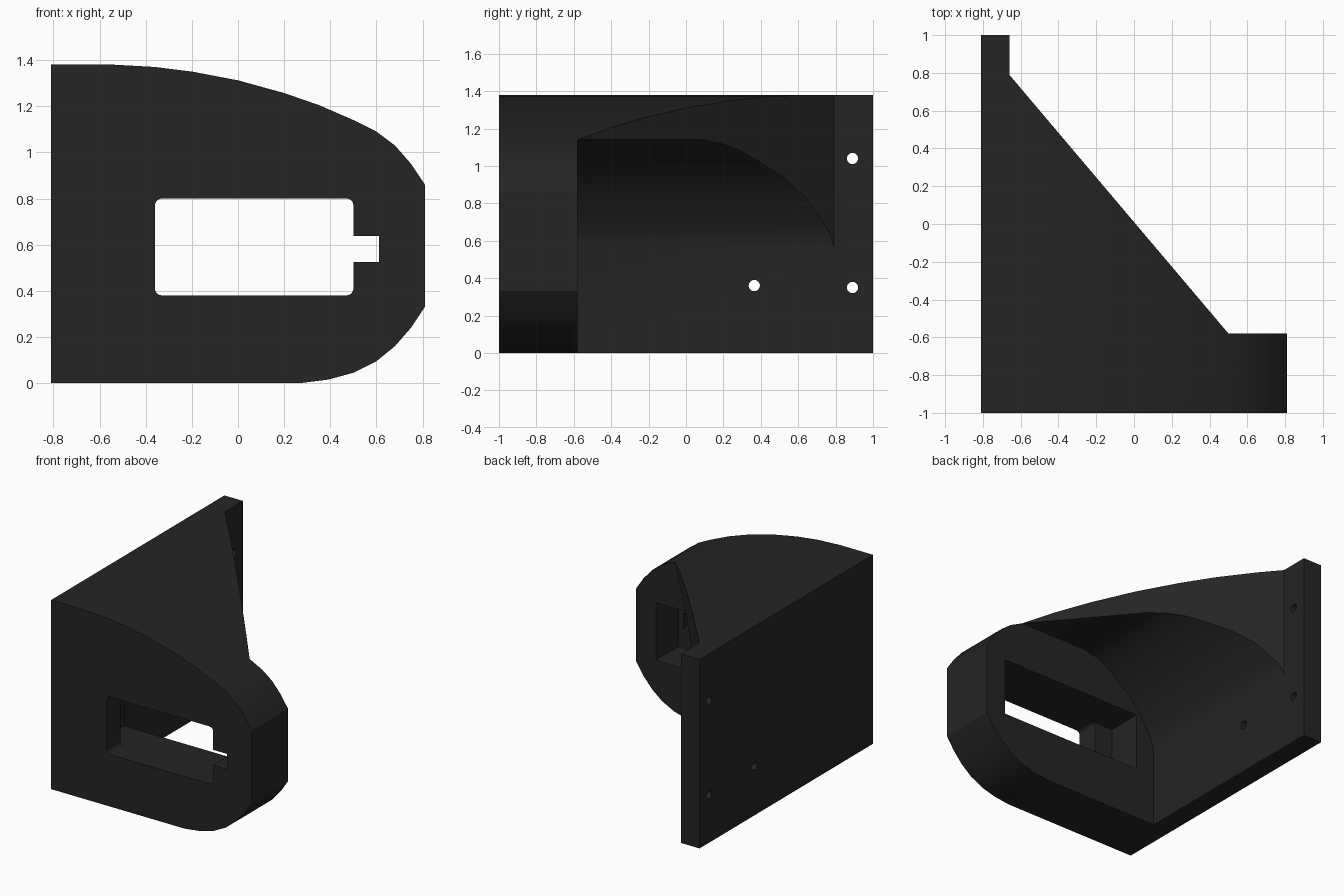
import bpy, bmesh, math
from mathutils import Vector

if "Cube" in bpy.data.objects:
    bpy.data.objects.remove(bpy.data.objects["Cube"])

plastic = bpy.data.materials.new("black plastic")
plastic.diffuse_color = (0.018, 0.018, 0.018, 1)
plastic.use_nodes = True
plastic.node_tree.nodes["Principled BSDF"].inputs["Base Color"].default_value = plastic.diffuse_color


def prism(name, pts, axis, lo, hi):
    """Extrude a 2D outline along x (pts y,z), y (pts x,z) or z (pts x,y)."""
    place = {"x": lambda a, b: (lo, a, b),
             "y": lambda a, b: (a, lo, b),
             "z": lambda a, b: (a, b, lo)}[axis]
    step = Vector([(hi - lo) * (axis == k) for k in "xyz"])
    bm = bmesh.new()
    face = bm.faces.new([bm.verts.new(place(a, b)) for a, b in pts])
    out = bmesh.ops.extrude_face_region(bm, geom=[face])
    bmesh.ops.translate(bm, vec=step,
                        verts=[g for g in out["geom"] if isinstance(g, bmesh.types.BMVert)])
    bmesh.ops.recalc_face_normals(bm, faces=bm.faces)
    mesh = bpy.data.meshes.new(name)
    bm.to_mesh(mesh)
    bm.free()
    mesh.materials.append(plastic)
    ob = bpy.data.objects.new(name, mesh)
    bpy.context.collection.objects.link(ob)
    return ob


def rect(x0, x1, z0, z1, r=0.0, n=5):
    if r == 0:
        return [(x0, z0), (x1, z0), (x1, z1), (x0, z1)]
    corners = [(x1 - r, z1 - r), (x0 + r, z1 - r), (x0 + r, z0 + r), (x1 - r, z0 + r)]
    return [(cx + r * math.cos(math.pi / 2 * (q + i / n)),
             cz + r * math.sin(math.pi / 2 * (q + i / n)))
            for q, (cx, cz) in enumerate(corners) for i in range(n + 1)]


def circle(cy, cz, r, n=24):
    return [(cy + r * math.cos(2 * math.pi * i / n),
             cz + r * math.sin(2 * math.pi * i / n)) for i in range(n)]


def cut(body, cutter):
    mod = body.modifiers.new("cut", "BOOLEAN")
    mod.operation, mod.solver, mod.object = "DIFFERENCE", "EXACT", cutter
    bpy.context.view_layer.objects.active = body
    bpy.ops.object.modifier_apply(modifier=mod.name)
    bpy.data.objects.remove(cutter)


# Bracket block with a rounded right end
outline = [(-.81, 0), (.27, 0), (.39, .015), (.5, .045), (.6, .095), (.68, .16),
           (.75, .24), (.81, .33), (.81, .86), (.75, .95), (.68, 1.03), (.6, 1.09),
           (.5, 1.14), (.35, 1.205), (.2, 1.257), (0, 1.312), (-.2, 1.35),
           (-.36, 1.37), (-.54, 1.38), (-.81, 1.38)]
bracket = prism("switch_bracket", outline, "y", -1, 1)

# Diagonal trim behind the front plate, leaving the mounting wall
cut(bracket, prism("diagonal_cutter", [(-.66, 1.1), (-.66, .79), (.5, -.58),
                                       (1, -.58), (1, 1.1)], "z", -.1, 1.5))

# Hollow under the curved top web
hollow = [(-.66, -.1), (-.66, .57), (-.645, .635), (-.605, .71), (-.533, .83),
          (-.43, .94), (-.32, 1.025), (-.232, 1.085), (-.15, 1.12), (-.06, 1.14),
          (1, 1.14), (1, -.1)]
cut(bracket, prism("hollow_cutter", hollow, "y", -.58, 1.1))

# Switch opening: wide rear recess, rounded front slot and side notch
cut(bracket, prism("recess_cutter", rect(-.51, .65, .38, .80), "y", -.84, -.5))
cut(bracket, prism("slot_cutter", rect(-.36, .50, .38, .80, .03), "y", -1.1, -.8))
cut(bracket, prism("notch_cutter", rect(.45, .61, .525, .637), "y", -1.1, -.8))

# Screw holes through the mounting wall
for y, z in [(.89, 1.04), (.89, .35), (.365, .36)]:
    cut(bracket, prism("hole_cutter", circle(y, z, .03), "x", -.9, -.6))

bpy.ops.object.select_all(action="DESELECT")
bracket.select_set(True)
bpy.context.view_layer.objects.active = bracket
bpy.ops.object.shade_smooth_by_angle(angle=math.radians(25))
